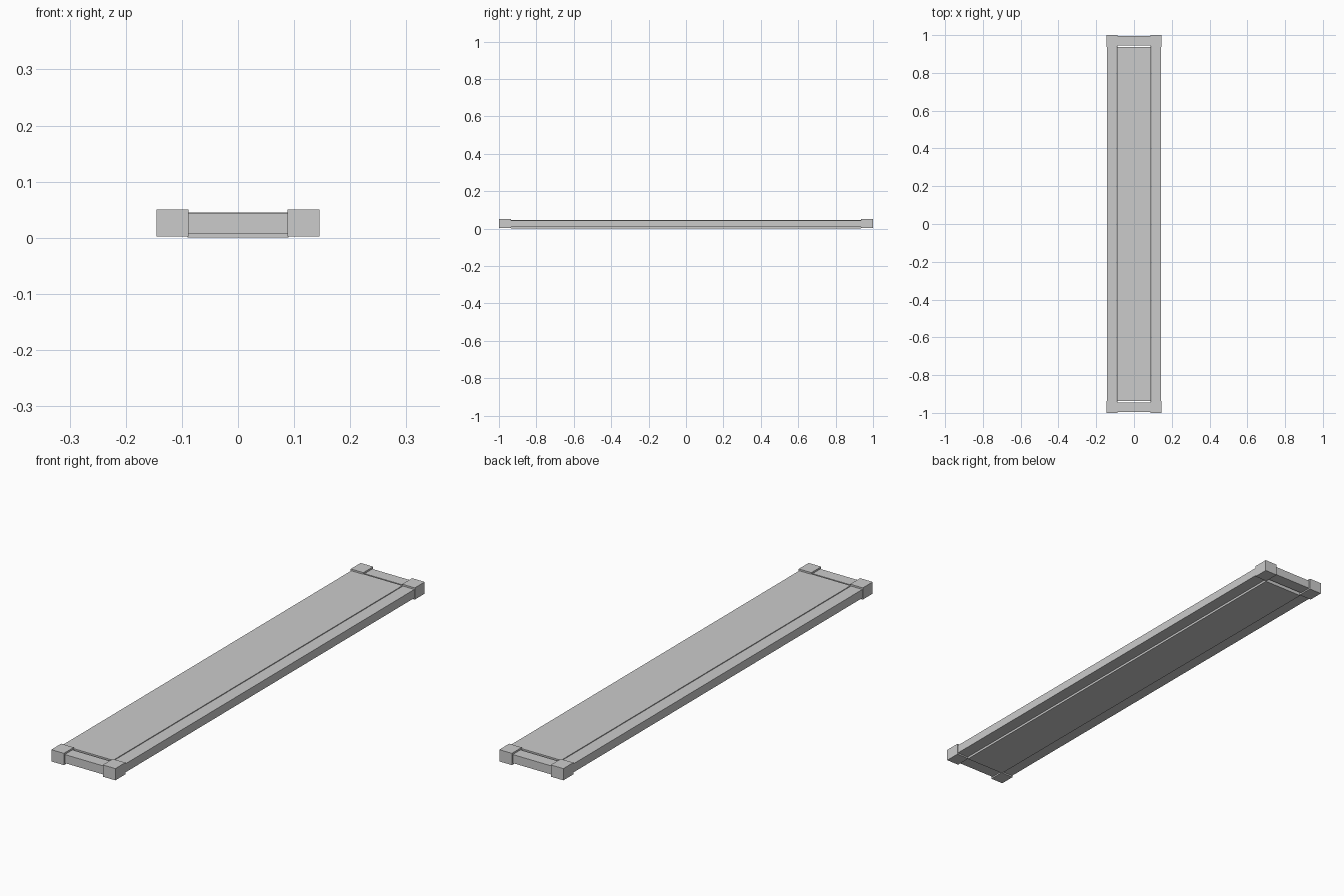
import bpy

if "Cube" in bpy.data.objects:
    bpy.data.objects.remove(bpy.data.objects["Cube"])


def box(name, x, y, z):
    """Axis-aligned box from (min, max) ranges."""
    bpy.ops.mesh.primitive_cube_add(
        size=1, location=[(a + b) / 2 for a, b in (x, y, z)])
    ob = bpy.context.object
    ob.name = name
    ob.scale = [b - a for a, b in (x, y, z)]
    bpy.ops.object.transform_apply(location=False, rotation=False, scale=True)
    return ob


def span(s, a, b):
    """Range a..b mirrored to the side given by sign s."""
    return tuple(sorted((s * a, s * b)))


# Raised centre panel, slightly thicker than the frame
box("panel", (-0.09, 0.09), (-0.936, 0.936), (0, 0.045))

for s, side, end in ((-1, "left", "front"), (1, "right", "back")):
    # Long side rails and short end rails
    box(f"{side}_rail", span(s, 0.0915, 0.143), (-0.94, 0.94), (0.008, 0.043))
    box(f"{end}_rail", (-0.0915, 0.0915), span(s, 0.944, 0.994), (0.008, 0.043))
    # Corner blocks, standing proud of the rails
    for t, t_name in ((-1, "front"), (1, "back")):
        box(f"{t_name}_{side}_corner", span(s, 0.088, 0.145),
            span(t, 0.936, 1.0), (0.002, 0.05))
